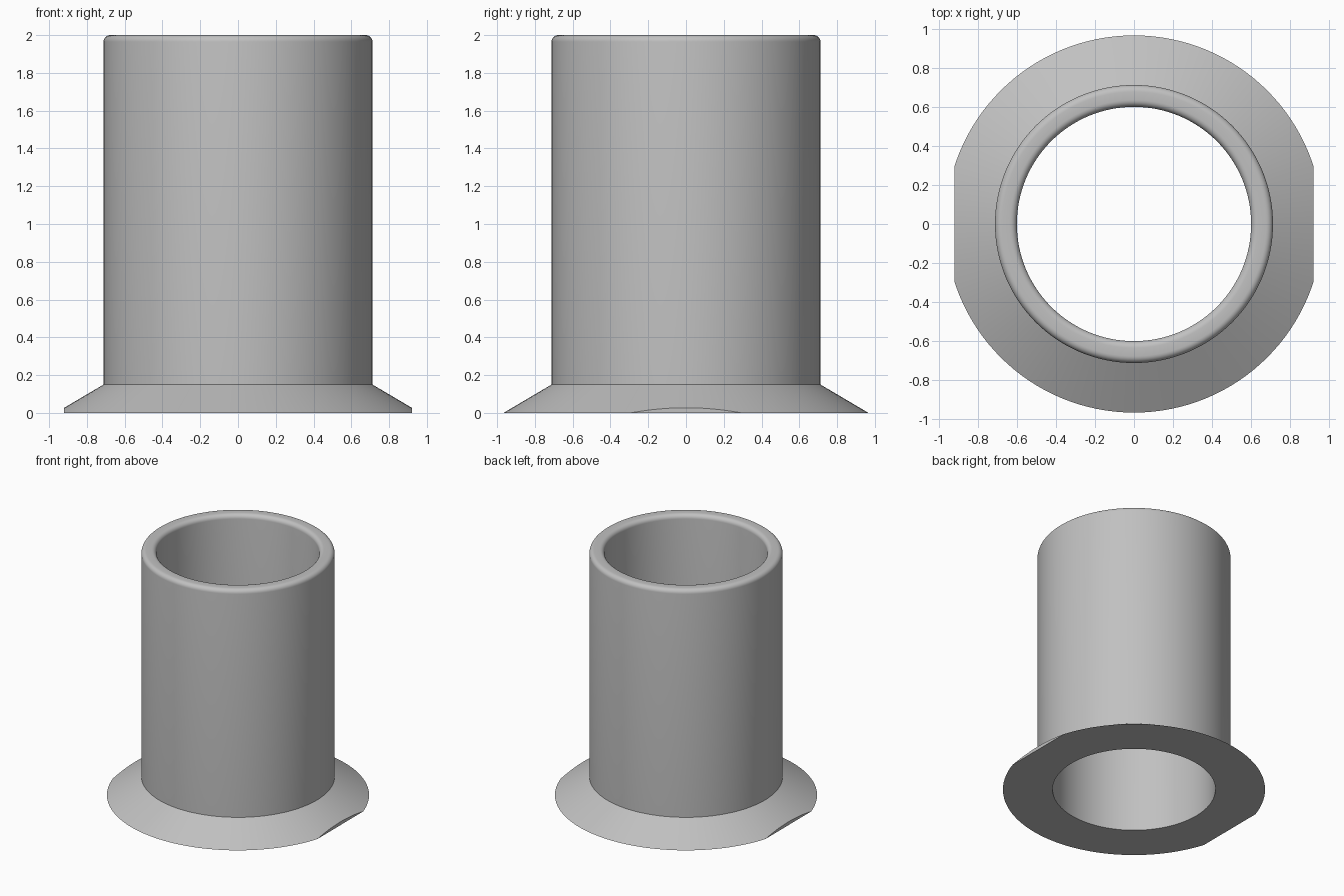
import bpy, bmesh, math
from mathutils import Vector

if "Cube" in bpy.data.objects:
    bpy.data.objects.remove(bpy.data.objects["Cube"])

SEGMENTS = 128
R_IN, R_OUT, R_FLANGE = 0.60, 0.712, 0.966
HEIGHT, FLANGE_TOP, ROUND, FLAT_X = 2.0, 0.15, 0.035, 0.92

grey = bpy.data.materials.new("light grey")
grey.diffuse_color = (0.53, 0.53, 0.53, 1)
grey.use_nodes = True
grey.node_tree.nodes["Principled BSDF"].inputs["Base Color"].default_value = grey.diffuse_color


def arc(cx, cz, start, end, steps=6):
    """Points on the rounded lip."""
    return [(cx + ROUND * math.cos(a), cz + ROUND * math.sin(a))
            for a in (math.radians(start + (end - start) * i / steps)
                      for i in range(steps + 1))]


# Closed cross-section: flange edge, tube wall, rounded lip, bore
profile = [(R_FLANGE, 0), (R_OUT, FLANGE_TOP)]
profile += arc(R_OUT - ROUND, HEIGHT - ROUND, 0, 90)
profile += arc(R_IN + ROUND, HEIGHT - ROUND, 90, 180)
profile += [(R_IN, 0)]

# Revolve the section around z
bm = bmesh.new()
rings = []
for k in range(SEGMENTS):
    a = 2 * math.pi * k / SEGMENTS
    rings.append([bm.verts.new((r * math.cos(a), r * math.sin(a), z))
                  for r, z in profile])
n = len(profile)
for k in range(SEGMENTS):
    p, q = rings[k], rings[(k + 1) % SEGMENTS]
    for i in range(n):
        j = (i + 1) % n
        bm.faces.new((p[i], q[i], q[j], p[j]))

# Two flats cut into the flange
for side in (-1, 1):
    cut = bmesh.ops.bisect_plane(
        bm, geom=bm.verts[:] + bm.edges[:] + bm.faces[:],
        plane_co=Vector((side * FLAT_X, 0, 0)),
        plane_no=Vector((side, 0, 0)), clear_outer=True)
    edges = [e for e in cut["geom_cut"] if isinstance(e, bmesh.types.BMEdge)]
    bmesh.ops.holes_fill(bm, edges=edges, sides=0)

bmesh.ops.recalc_face_normals(bm, faces=bm.faces[:])
mesh = bpy.data.meshes.new("flanged_sleeve")
bm.to_mesh(mesh)
bm.free()
mesh.materials.append(grey)
sleeve = bpy.data.objects.new("flanged_sleeve", mesh)
bpy.context.collection.objects.link(sleeve)

# Smooth curved walls, keep flange edges sharp
bpy.context.view_layer.objects.active = sleeve
sleeve.select_set(True)
bpy.ops.object.shade_smooth_by_angle(angle=math.radians(25))
